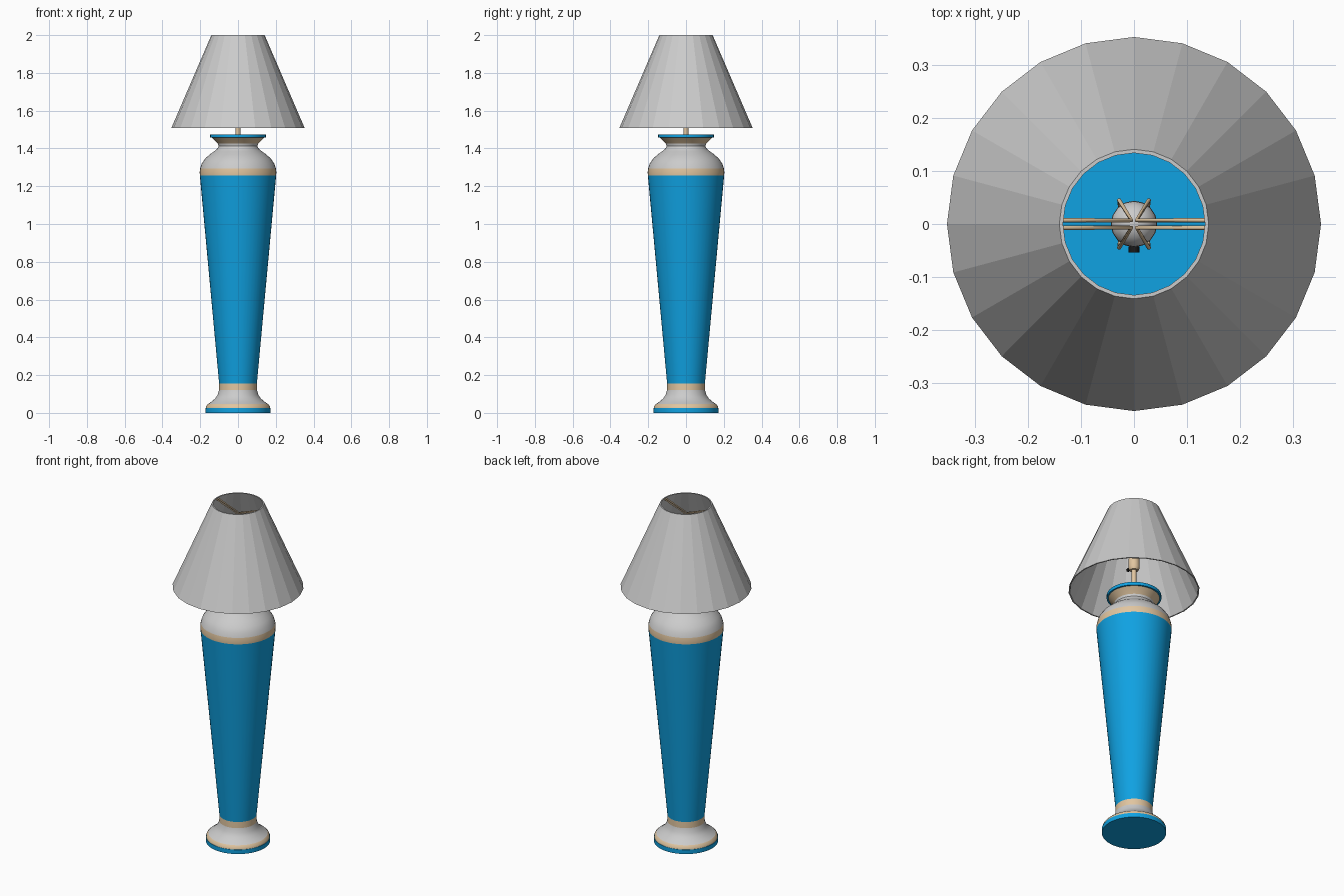
import bpy, math
from math import cos, sin, pi

if "Cube" in bpy.data.objects:
    bpy.data.objects.remove(bpy.data.objects["Cube"])


def material(name, rgb):
    m = bpy.data.materials.new(name)
    m.diffuse_color = (*rgb, 1)
    m.use_nodes = True
    m.node_tree.nodes["Principled BSDF"].inputs["Base Color"].default_value = m.diffuse_color
    return m


BLUE = material("blue_glaze", (0.005, 0.36, 0.76))
SAND = material("sand", (0.75, 0.56, 0.35))
BLACK = material("black", (0.01, 0.01, 0.01))


def lathe(name, profile, mat=None, sides=48, smooth=True, closed=False):
    """Revolve (radius, z) points around z; radius 0 makes a pole."""
    verts, faces, rings = [], [], []
    for r, z in profile:
        start = len(verts)
        if r == 0:
            verts.append((0, 0, z))
            rings.append([start] * sides)
        else:
            verts += [(r * cos(2 * pi * i / sides), r * sin(2 * pi * i / sides), z)
                      for i in range(sides)]
            rings.append(list(range(start, start + sides)))
    pairs = list(zip(rings, rings[1:]))
    if closed:
        pairs.append((rings[-1], rings[0]))
    for a, b in pairs:
        for i in range(sides):
            j = (i + 1) % sides
            faces.append(list(dict.fromkeys((a[i], a[j], b[j], b[i]))))
    mesh = bpy.data.meshes.new(name)
    mesh.from_pydata(verts, [], faces)
    ob = bpy.data.objects.new(name, mesh)
    bpy.context.collection.objects.link(ob)
    if mat:
        mesh.materials.append(mat)
    if smooth:
        bpy.ops.object.select_all(action='DESELECT')
        bpy.context.view_layer.objects.active = ob
        ob.select_set(True)
        bpy.ops.object.shade_smooth_by_angle(angle=math.radians(35))
    return ob


def wire(name, points, radius, mat):
    cu = bpy.data.curves.new(name, 'CURVE')
    cu.dimensions = '3D'
    cu.bevel_depth = radius
    cu.bevel_resolution = 1
    cu.use_fill_caps = True
    sp = cu.splines.new('POLY')
    sp.points.add(len(points) - 1)
    for p, co in zip(sp.points, points):
        p.co = (*co, 1)
    cu.materials.append(mat)
    ob = bpy.data.objects.new(name, cu)
    bpy.context.collection.objects.link(ob)


# Ceramic body, stacked bands from foot to rim
lathe("foot_disc", [(0, 0), (0.173, 0), (0.173, 0.025), (0.165, 0.025)], BLUE)
lathe("foot_trim", [(0.171, 0.025), (0.169, 0.036), (0.16, 0.046)], SAND)
lathe("foot_flare", [(0.16, 0.046), (0.142, 0.058), (0.122, 0.075),
                     (0.108, 0.095), (0.101, 0.12)])
lathe("ankle_band", [(0.101, 0.12), (0.1, 0.156)], SAND)
lathe("vase", [(0.1, 0.156), (0.202, 1.258)], BLUE)
lathe("shoulder_band", [(0.202, 1.258), (0.203, 1.275), (0.2, 1.295)], SAND)
lathe("shoulder", [(0.2, 1.295), (0.192, 1.32), (0.175, 1.345), (0.15, 1.368),
                   (0.125, 1.386), (0.108, 1.4), (0.103, 1.412), (0.106, 1.425)])
lathe("neck_trim", [(0.106, 1.425), (0.118, 1.438), (0.138, 1.457)], SAND)
lathe("rim_disc", [(0.135, 1.457), (0.147, 1.457), (0.147, 1.475), (0, 1.475)], BLUE)

# Stem, socket and switch
lathe("stem", [(0.013, 1.47), (0.013, 1.64)], SAND, 16)
lathe("socket", [(0, 1.63), (0.023, 1.63), (0.03, 1.645), (0.03, 1.7),
                 (0.027, 1.705), (0.027, 1.76), (0, 1.76)], SAND, 24)
wire("switch_stem", [(0, -0.025, 1.655), (0, -0.045, 1.655)], 0.005, BLACK)
wire("switch_knob", [(0, -0.042, 1.655), (0, -0.054, 1.655)], 0.01, BLACK)

# Light bulb: neck running into a round globe
globe = [(0.044 * sin(a), 1.862 - 0.044 * cos(a))
         for a in [0.5 + (pi - 0.5) * k / 8 for k in range(8)]]
lathe("bulb", [(0.018, 1.755), (0.018, 1.79)] + globe + [(0, 1.906)], None, 16)

# Shade clip: paired arms to the rim and a loop gripping each side of the bulb
for s, side in ((-1, "left"), (1, "right")):
    half = [(0.136, 0.007, 1.992), (0.005, 0.007, 1.945), (0.028, 0.045, 1.885),
            (0.028, 0.045, 1.845), (0.026, 0.03, 1.805)]
    path = half + [(0.026, 0, 1.79)] + [(x, -y, z) for x, y, z in reversed(half)]
    wire("shade_clip_" + side, [(s * x, y, z) for x, y, z in path], 0.004, SAND)

# Faceted shade with wall thickness
lathe("lampshade", [(0.353, 1.508), (0.141, 2.0), (0.134, 2.0), (0.346, 1.508)],
      None, 24, smooth=False, closed=True)
